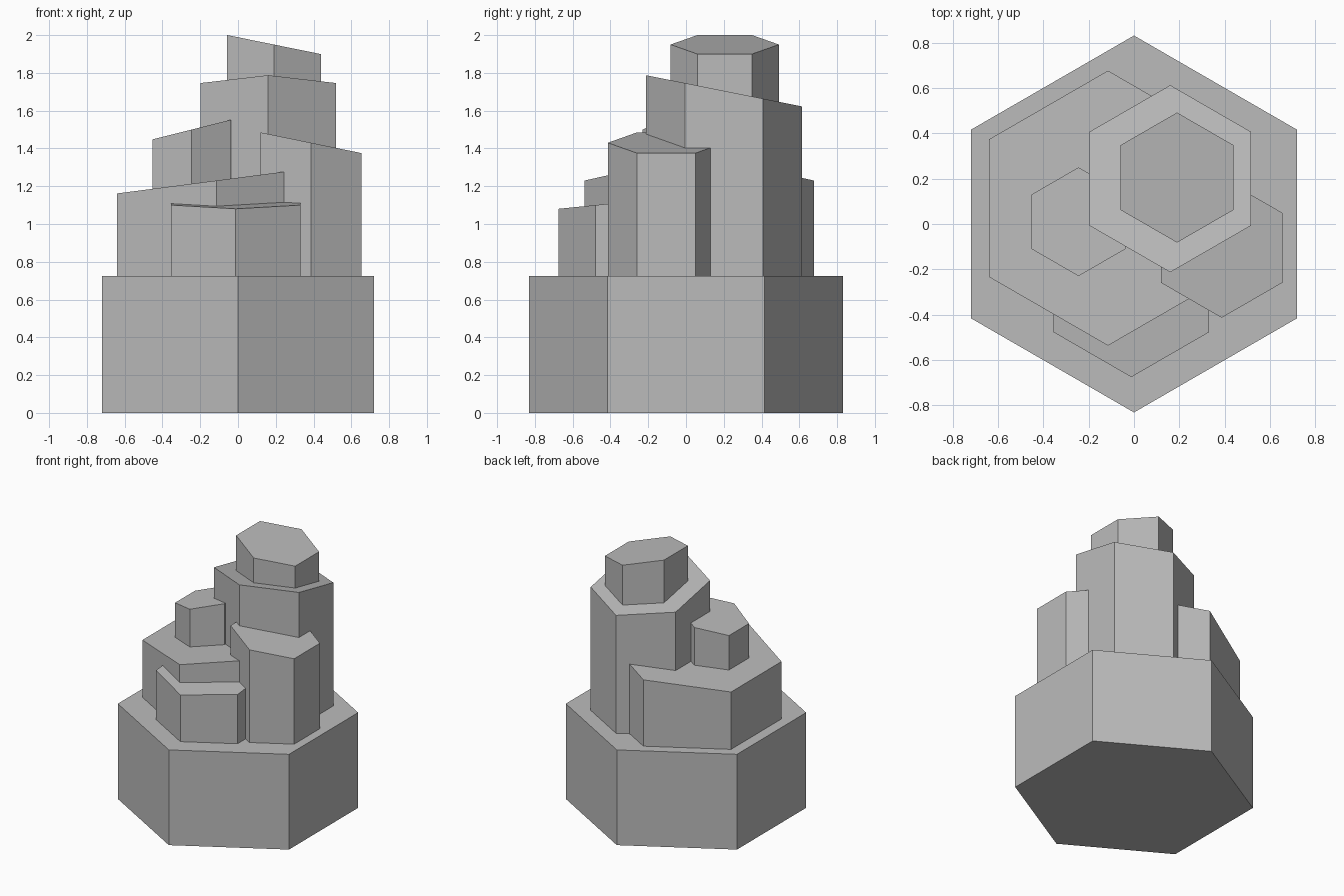
import bpy

cube = bpy.data.objects.get("Cube")
if cube:
    bpy.data.objects.remove(cube, do_unlink=True)

# Single stone colour
stone = bpy.data.materials.new("grey_stone")
stone.use_nodes = True
grey = (0.5, 0.5, 0.5, 1)
stone.diffuse_color = grey
stone.node_tree.nodes["Principled BSDF"].inputs["Base Color"].default_value = grey


def hex_column(name, x, y, radius, bottom, top, slope_x=0, slope_y=0):
    """Six-sided upright prism whose top face is sheared to a slope."""
    bpy.ops.mesh.primitive_cylinder_add(
        vertices=6, radius=radius, depth=top - bottom,
        location=(x, y, (top + bottom) / 2))
    column = bpy.context.object
    column.name = name
    column.data.materials.append(stone)
    for vert in column.data.vertices:
        if vert.co.z > 0:
            vert.co.z += slope_x * vert.co.x + slope_y * vert.co.y
    return column


# Broad plinth, then the cluster of columns sunk slightly into it
SUNK = 0.7
hex_column("base", 0, 0, 0.832, 0, 0.725)
hex_column("wide_column", -0.115, 0.07, 0.607, SUNK, 1.23, slope_x=0.13)
hex_column("front_column", -0.012, -0.28, 0.396, SUNK, 1.12, slope_y=0.1)
hex_column("left_column", 0.387, -0.105, 0.309, SUNK, 1.43, slope_x=-0.205)
hex_column("small_column", -0.245, 0.01, 0.24, SUNK, 1.50, slope_x=0.25)
hex_column("tall_column", 0.16, 0.2, 0.413, SUNK, 1.705, slope_y=-0.2)
hex_column("top_column", 0.19, 0.205, 0.287, SUNK, 1.95, slope_x=-0.203)
